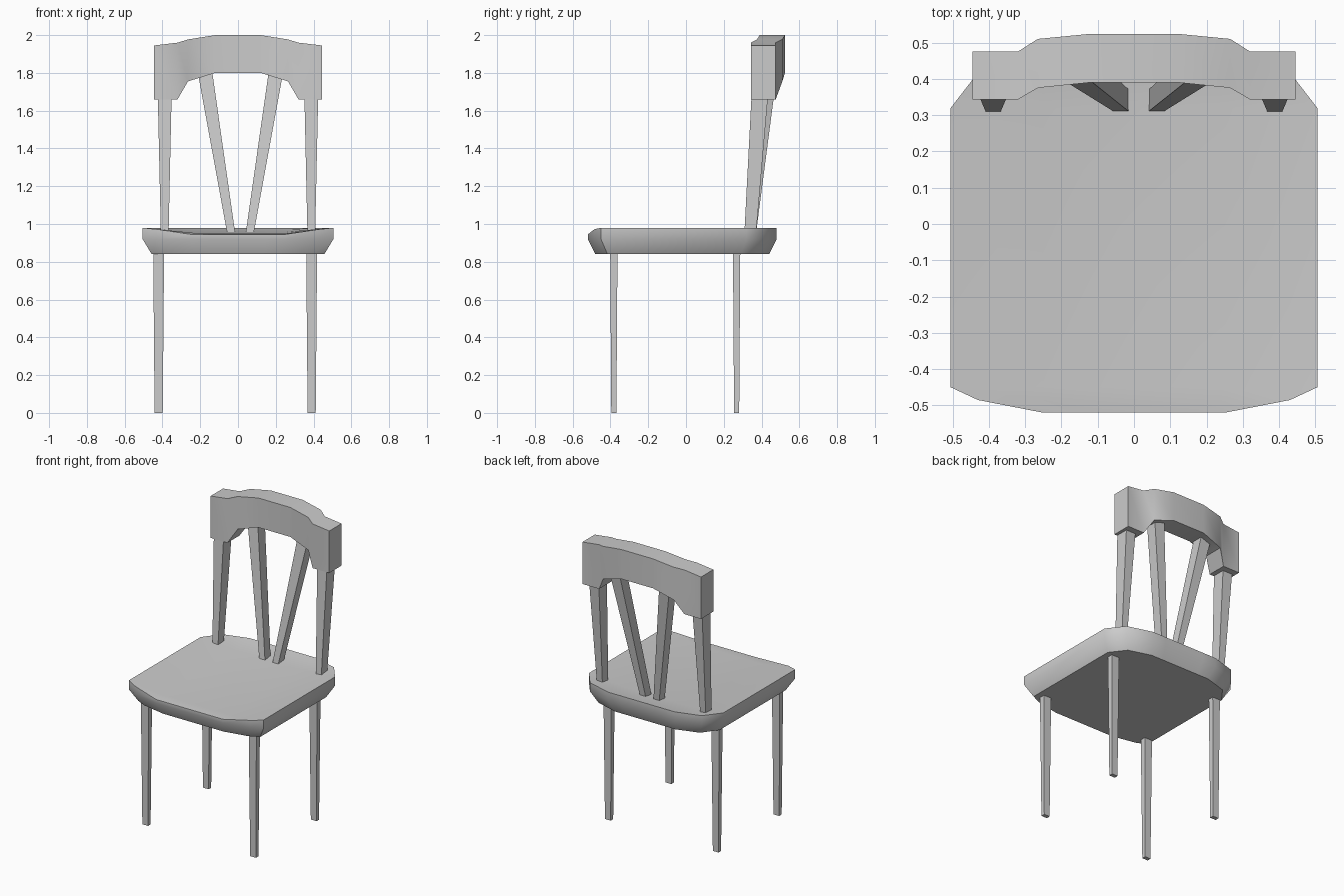
import bpy, bmesh, math
from mathutils import Vector

if "Cube" in bpy.data.objects:
    bpy.data.objects.remove(bpy.data.objects["Cube"])


def finish(name, bm, smooth=None):
    bmesh.ops.recalc_face_normals(bm, faces=bm.faces[:])
    mesh = bpy.data.meshes.new(name)
    bm.to_mesh(mesh)
    bm.free()
    ob = bpy.data.objects.new(name, mesh)
    bpy.context.collection.objects.link(ob)
    if smooth:
        bpy.ops.object.select_all(action='DESELECT')
        ob.select_set(True)
        bpy.context.view_layer.objects.active = ob
        bpy.ops.object.shade_smooth_by_angle(angle=math.radians(smooth))
    return ob


def bridge(bm, a, b):
    n = len(a)
    for i in range(n):
        j = (i + 1) % n
        bm.faces.new((a[i], a[j], b[j], b[i]))


def tapered_bar(name, low, low_size, high, high_size):
    """Rectangular bar between two centres with different end sizes."""
    bm = bmesh.new()
    ends = []
    for c, (sx, sy) in ((low, low_size), (high, high_size)):
        ends.append([bm.verts.new(Vector(c) + Vector((sx * u / 2, sy * v / 2, 0)))
                     for u, v in ((-1, -1), (1, -1), (1, 1), (-1, 1))])
    bridge(bm, *ends)
    for e in ends:
        bm.faces.new(e)
    return finish(name, bm)


# Seat: dished top, upright rim, then undercut to a smaller base
# rows: y, outer half width, outer z, inner half width, inner z
rows = [(0.48, 0.25, 0.98, 0.15, 0.98),
        (0.43, 0.42, 0.98, 0.25, 0.972),
        (0.32, 0.505, 0.98, 0.25, 0.958),
        (-0.45, 0.505, 0.98, 0.25, 0.95),
        (-0.485, 0.43, 0.972, 0.25, 0.948),
        (-0.52, 0.25, 0.945, 0.15, 0.945)]
bm = bmesh.new()
grid = [[bm.verts.new(p) for p in ((-xo, y, zo), (-xi, y, zi), (xi, y, zi), (xo, y, zo))]
        for y, xo, zo, xi, zi in rows]
for a, b in zip(grid, grid[1:]):
    for i in range(3):
        bm.faces.new((a[i], a[i + 1], b[i + 1], b[i]))
rim = grid[0] + [r[3] for r in grid[1:-1]] + grid[-1][::-1] + [r[0] for r in grid[-2:0:-1]]
mid = [bm.verts.new((v.co.x, v.co.y, 0.92)) for v in rim]
base = [bm.verts.new((v.co.x * 0.905, (v.co.y + 0.02) * 0.92 - 0.02, 0.84)) for v in rim]
bridge(bm, rim, mid)
bridge(bm, mid, base)
bm.faces.new(base)
finish("seat", bm, 40)

# Legs
for side, x in (("left", -0.42), ("right", 0.39)):
    for end, y in (("front", -0.382), ("back", 0.268)):
        tapered_bar(f"{end}_leg_{side}", (x, y, 0), (0.043, 0.027),
                    (x, y, 0.88), (0.058, 0.039))

# Back posts and splayed splats
for side, s in (("left", -1), ("right", 1)):
    tapered_bar(f"back_post_{side}", (s * 0.388, 0.34, 0.95), (0.041, 0.062),
                (s * 0.388, 0.392, 1.70), (0.074, 0.088))
    tapered_bar(f"back_splat_{side}", (0.013 + s * 0.048, 0.34, 0.945), (0.042, 0.06),
                (0.013 + s * 0.192, 0.448, 1.83), (0.078, 0.075))

# Top rail: curved in plan and arched in elevation
# stations: x, bottom z, top z, front y, back y
half = [(0.445, 1.66, 1.945, 0.343, 0.475),
        (0.32, 1.66, 1.96, 0.343, 0.475),
        (0.265, 1.755, 1.977, 0.375, 0.51),
        (0.12, 1.80, 2.0, 0.39, 0.524)]
stations = [(-x, *r) for x, *r in half] + half[::-1]
bm = bmesh.new()
loops = [[bm.verts.new(p) for p in ((x, f, lo), (x, b, lo), (x, b, hi), (x, f, hi))]
         for x, lo, hi, f, b in stations]
for a, b in zip(loops, loops[1:]):
    bridge(bm, a, b)
bm.faces.new(loops[0])
bm.faces.new(loops[-1])
finish("top_rail", bm, 40)
